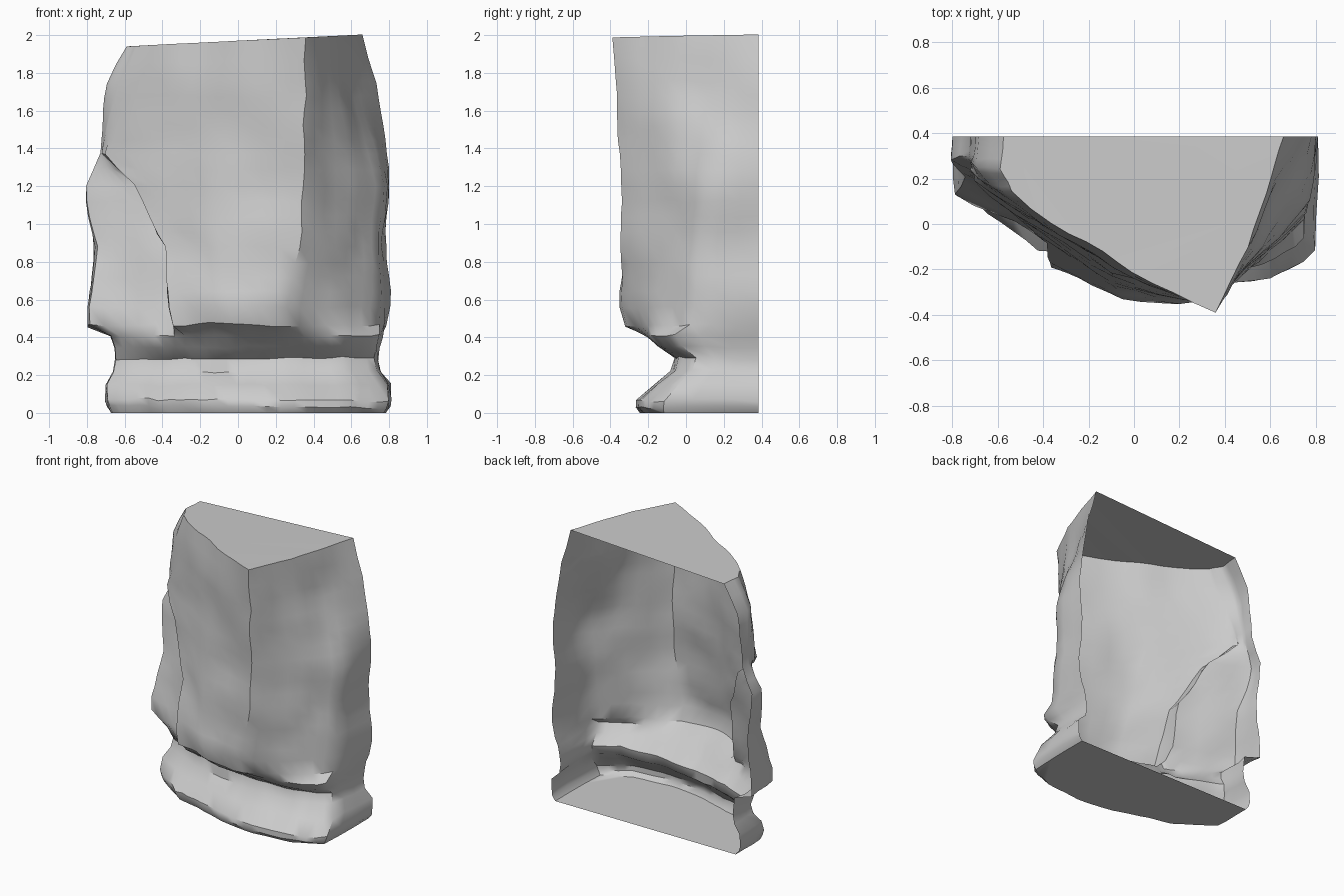
import bpy, bmesh
from mathutils import Vector, noise

if "Cube" in bpy.data.objects:
    bpy.data.objects.remove(bpy.data.objects["Cube"])

BACK = 0.385   # open back plane of the rock, which sits against a wall

# Main block cross-sections, left back -> front -> right back, keyed by height.
# Points 2 and 3 form the step between the side slab and the main face.
body = {
    1.97: [(-.58, .38), (-.60, .24), (-.55, .14), (-.35, 0), (0, -.21), (.35, -.39), (.50, -.10), (.61, .20), (.66, .38)],
    1.75: [(-.68, .38), (-.69, .26), (-.62, .16), (-.40, 0), (0, -.23), (.35, -.38), (.53, -.10), (.63, .20), (.73, .38)],
    1.37: [(-.73, .38), (-.74, .30), (-.73, .23), (-.71, .18), (-.1, -.20), (.35, -.37), (.57, -.10), (.74, .12), (.80, .38)],
    1.20: [(-.80, .38), (-.82, .28), (-.53, .16), (-.55, .06), (-.1, -.22), (.35, -.35), (.58, -.10), (.77, .10), (.81, .38)],
    0.88: [(-.76, .38), (-.75, .20), (-.37, .03), (-.38, -.09), (-.1, -.25), (.33, -.355), (.57, -.12), (.75, .06), (.78, .38)],
    0.56: [(-.79, .38), (-.79, .14), (-.36, -.02), (-.36, -.20), (-.05, -.34), (.25, -.35), (.55, -.16), (.76, .03), (.80, .38)],
    0.46: [(-.80, .38), (-.81, .13), (-.34, -.06), (-.34, -.20), (-.03, -.33), (.25, -.33), (.55, -.16), (.76, .03), (.79, .38)],
}
rings = [[Vector((x, y, z)) for x, y in pts] for z, pts in body.items()]
for p in rings[0]:
    p.z += 0.05 * p.x          # sloping top

# Neck and foot: one outline, pulled in by (height, x scale, depth scale)
foot = [(-.70, .38), (-.70, .08), (-.42, -.12), (-.30, -.15), (0, -.24),
        (.30, -.28), (.60, -.25), (.80, -.14), (.81, .38)]
for z, kx, ky in [(.41, .95, .90), (.35, .93, .82), (.29, .92, .64), (.22, .93, .68),
                  (.15, 1, .84), (.06, 1, 1), (.03, .99, .99), (0, .96, .95)]:
    rings.append([Vector((x * kx, .38 - (.38 - y) * ky, z)) for x, y in foot])

# Subdivide along each ring and between rings
SUB = [3, 5, 2, 5, 4, 4, 4, 3]


def refine(ring):
    out = []
    for a, b, n in zip(ring, ring[1:], SUB):
        out += [a.lerp(b, i / n) for i in range(n)]
    return out + [ring[-1].copy()]


fine = [refine(r) for r in rings]
rows = []
for a, b in zip(fine, fine[1:]):
    n = max(1, round((a[0].z - b[0].z) / 0.08))
    rows += [[p.lerp(q, i / n) for p, q in zip(a, b)] for i in range(n)]
rows.append(fine[-1])

# Rock shell
bm = bmesh.new()
grid = [[bm.verts.new(p) for p in row] for row in rows]
for a, b in zip(grid, grid[1:]):
    for j in range(len(a) - 1):
        bm.faces.new((a[j], b[j], b[j + 1], a[j + 1]))

# Soften the surface but keep the rims, back edges and step crisp
step = {SUB[0] + SUB[1], SUB[0] + SUB[1] + SUB[2]}
soft = [v for row in grid[1:-1] for j, v in enumerate(row)
        if 0 < j < len(row) - 1 and j not in step]
bmesh.ops.smooth_vert(bm, verts=soft, factor=0.4, use_axis_x=True, use_axis_y=True, use_axis_z=True)

# Weathering
for i, row in enumerate(grid):
    for j, v in enumerate(row):
        d = noise.noise_vector(v.co * 4) * 0.018 + noise.noise_vector(v.co * 11) * 0.009
        if i in (0, len(grid) - 1):
            d.z = 0
        v.co += d
        if j in (0, len(row) - 1):
            v.co.y = BACK
        v.co.z = max(v.co.z, 0)

# Flat top and underside
bm.faces.new(grid[0])
bm.faces.new(grid[-1][::-1])
bmesh.ops.triangulate(bm, faces=[f for f in bm.faces if len(f.verts) > 4])

mesh = bpy.data.meshes.new("rock_block")
bm.to_mesh(mesh)
bm.free()
rock = bpy.data.objects.new("rock_block", mesh)
bpy.context.collection.objects.link(rock)
bpy.context.view_layer.objects.active = rock
rock.select_set(True)
bpy.ops.object.shade_smooth_by_angle(angle=0.7)
